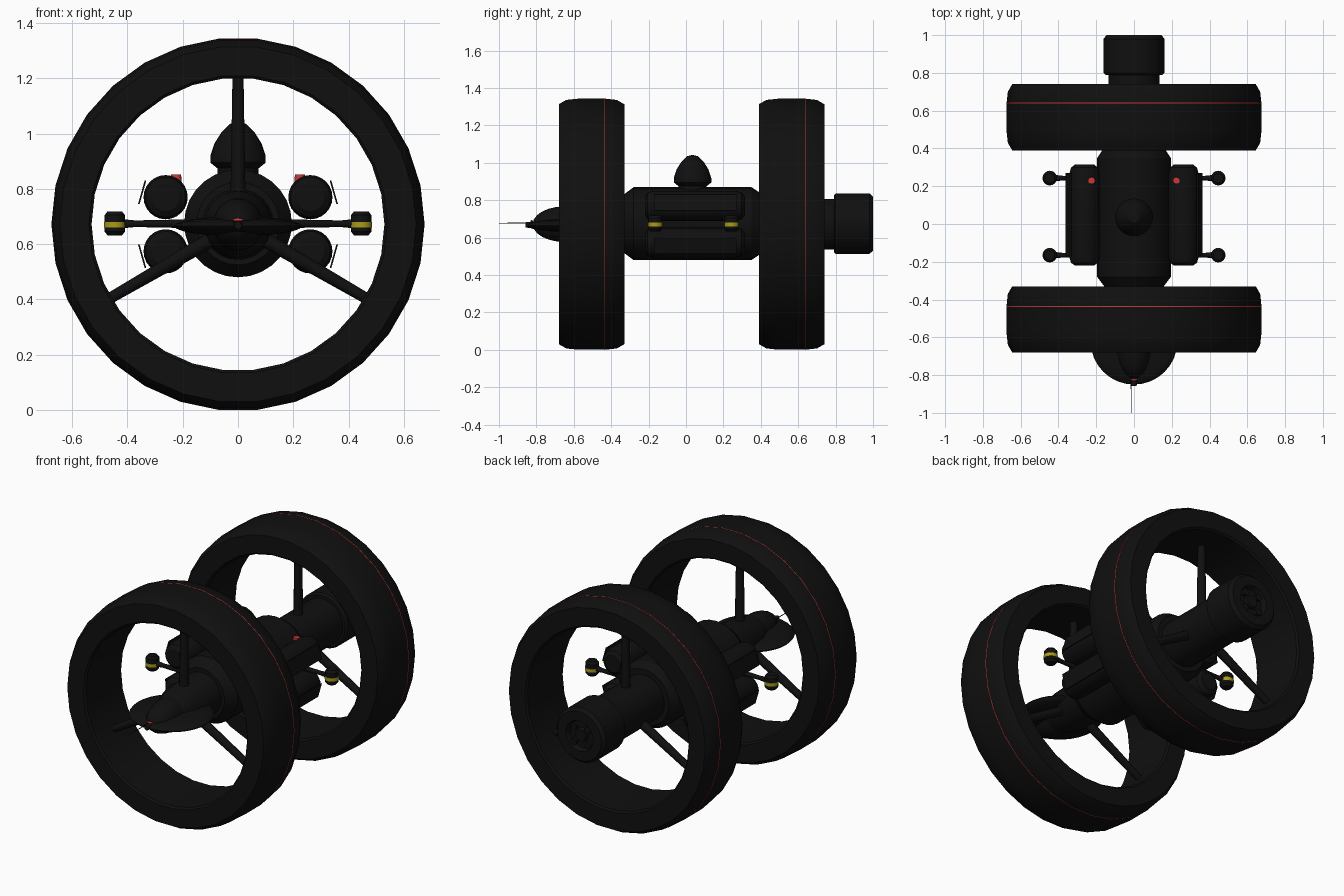
import bpy, bmesh, math
from mathutils import Vector

if "Cube" in bpy.data.objects:
    bpy.data.objects.remove(bpy.data.objects["Cube"])

ZC = 0.672  # height of the main axis


def material(name, rgb):
    m = bpy.data.materials.new(name)
    m.diffuse_color = (*rgb, 1)
    m.use_nodes = True
    m.node_tree.nodes["Principled BSDF"].inputs["Base Color"].default_value = m.diffuse_color
    return m


BLACK = material("black hull", (0.005, 0.005, 0.005))
RED = material("red light", (0.6, 0.04, 0.035))
YELLOW = material("yellow band", (0.4, 0.33, 0.01))


def finish(name, bm, mat, smooth=30):
    bmesh.ops.remove_doubles(bm, verts=bm.verts, dist=1e-5)
    bmesh.ops.recalc_face_normals(bm, faces=bm.faces)
    me = bpy.data.meshes.new(name)
    bm.to_mesh(me)
    bm.free()
    me.materials.append(mat)
    ob = bpy.data.objects.new(name, me)
    bpy.context.collection.objects.link(ob)
    bpy.context.view_layer.objects.active = ob
    ob.select_set(True)
    bpy.ops.object.shade_smooth_by_angle(angle=math.radians(smooth))
    ob.select_set(False)
    return ob


def lathe(name, profile, loc, mat=BLACK, axis="Y", segs=24, closed=False):
    """Turn (radius, height) points round the Y or Z axis."""
    bm = bmesh.new()
    rows = []
    for r, h in profile:
        row = []
        for i in range(segs):
            a = 2 * math.pi * i / segs
            c, s = r * math.cos(a), r * math.sin(a)
            p = (c, h, s) if axis == "Y" else (c, s, h)
            row.append(bm.verts.new(Vector(p) + Vector(loc)))
        rows.append(row)
    pairs = list(zip(rows, rows[1:]))
    if closed:
        pairs.append((rows[-1], rows[0]))
    for a, b in pairs:
        for i in range(segs):
            j = (i + 1) % segs
            bm.faces.new((a[i], a[j], b[j], b[i]))
    return finish(name, bm, mat)


def rod(name, p, q, r1, r2, mat=BLACK, segs=12):
    p, q = Vector(p), Vector(q)
    bm = bmesh.new()
    bmesh.ops.create_cone(bm, cap_ends=True, segments=segs, radius1=r1,
                          radius2=r2, depth=(q - p).length)
    rot = Vector((0, 0, 1)).rotation_difference(q - p).to_matrix()
    for v in bm.verts:
        v.co = rot @ v.co + (p + q) / 2
    return finish(name, bm, mat)


def ellipsoid(name, loc, size, mat=BLACK, segs=24):
    bm = bmesh.new()
    bmesh.ops.create_uvsphere(bm, u_segments=segs, v_segments=12, radius=1)
    for v in bm.verts:
        v.co = Vector(a * b for a, b in zip(v.co, size)) + Vector(loc)
    return finish(name, bm, mat)


# Two large rings, each with three spokes, a hub and a thin red line
for label, yc, y_line in (("front", -0.505, -0.437), ("rear", 0.565, 0.64)):
    prof = [(0.53, -0.165), (0.54, -0.175), (0.645, -0.175), (0.668, -0.135),
            (0.675, -0.07), (0.675, 0.07), (0.668, 0.135), (0.645, 0.175),
            (0.54, 0.175), (0.53, 0.165)]
    lathe(label + "_ring", prof, (0, yc, ZC), segs=30, closed=True)
    lathe(label + "_ring_line", [(0.672, -0.002), (0.6755, -0.002),
          (0.6755, 0.002), (0.672, 0.002)], (0, y_line, ZC), RED, segs=30, closed=True)
    for k in range(3):
        a = math.radians(90 + 120 * k)
        d = Vector((math.cos(a), 0, math.sin(a)))
        c = Vector((0, yc, ZC))
        rod(f"{label}_spoke_{k}", c + d * 0.05, c + d * 0.54, 0.028, 0.02)

# Main hull with chamfered ends
lathe("hull", [(0, -0.34), (0.15, -0.34), (0.195, -0.28), (0.195, 0.35),
               (0.165, 0.395), (0, 0.395)], (0, 0, ZC + 0.003), segs=28)
# Necks through the rings
lathe("front_neck", [(0, -0.64), (0.09, -0.64), (0.12, -0.56), (0.13, -0.3), (0, -0.3)],
      (0, 0, ZC))
lathe("rear_neck", [(0, 0.38), (0.135, 0.38), (0.135, 0.8), (0, 0.8)], (0, 0, ZC))

# Rear engine block with recessed end and hub
lathe("engine_block", [(0, 0.79), (0.15, 0.79), (0.162, 0.8), (0.162, 0.98),
      (0.145, 1.0), (0.09, 1.0), (0.08, 0.97), (0.04, 0.97), (0.035, 0.99), (0, 0.99)],
      (0, 0, ZC + 0.003))
for k in range(4):
    a = math.radians(45 + 90 * k)
    c = Vector((0.065 * math.cos(a), 0.96, ZC + 0.065 * math.sin(a)))
    rod(f"engine_nozzle_{k}", c, c + Vector((0, 0.03, 0)), 0.02, 0.02)

# Nose dish, canopy, tip light and antenna
ellipsoid("nose_dish", (0, -0.62, 0.665), (0.23, 0.23, 0.036), segs=32)
ellipsoid("canopy", (0, -0.65, 0.672), (0.09, 0.17, 0.095))
rod("nose_tip", (0, -0.8, 0.668), (0, -0.858, 0.668), 0.02, 0.014)
ellipsoid("nose_light", (0, -0.825, 0.688), (0.02, 0.006, 0.006), RED, 12)
rod("nose_antenna", (-0.015, -0.83, 0.678), (-0.015, -1.0, 0.678), 0.003, 0.0012, segs=6)

# Pointed turret on the hull
lathe("turret", [(0, 0.84), (0.075, 0.84), (0.075, 0.875), (0.1, 0.895), (0.1, 0.92),
                 (0.085, 0.965), (0.06, 1.005), (0.03, 1.035), (0, 1.043)],
      (0, 0.035, 0), axis="Z")

for side, sx in (("left", -1), ("right", 1)):
    # Tanks with thin outer covers
    for level, sz in (("upper", 1), ("lower", -1)):
        zt = ZC + 0.098 * sz
        lathe(f"{side}_{level}_tank", [(0, -0.22), (0.05, -0.22), (0.072, -0.205),
              (0.08, -0.175), (0.08, 0.265), (0.072, 0.298), (0.05, 0.315), (0, 0.315)],
              (0.262 * sx, 0.0, zt))
        bm = bmesh.new()
        a, b = (0.332, 0.06), (0.356, -0.025)
        quad = [bm.verts.new((x * sx, y, zt + z * sz)) for (x, z), y in
                ((a, -0.17), (b, -0.17), (b, 0.27), (a, 0.27))]
        f = bm.faces.new(quad)
        ext = bmesh.ops.extrude_face_region(bm, geom=[f])["geom"]
        for v in ext:
            if isinstance(v, bmesh.types.BMVert):
                v.co.x += 0.006 * sx
        finish(f"{side}_{level}_tank_cover", bm, BLACK)
    rod(f"{side}_tank_light", (0.224 * sx, 0.23, 0.825), (0.224 * sx, 0.23, 0.852),
        0.02, 0.018, RED)
    # Side pods on arms, with a yellow band
    for label, y in (("front", -0.165), ("rear", 0.243)):
        rod(f"{side}_{label}_arm", (0.17 * sx, y, 0.674), (0.37 * sx, y, 0.674), 0.016, 0.012)
        rod(f"{side}_{label}_arm_end", (0.355 * sx, y, 0.674), (0.43 * sx, y, 0.674), 0.01, 0.018)
        lathe(f"{side}_{label}_pod", [(0, 0.632), (0.026, 0.632), (0.037, 0.645),
              (0.037, 0.705), (0.026, 0.719), (0, 0.719)], (0.446 * sx, y, 0), axis="Z", segs=16)
        lathe(f"{side}_{label}_pod_band", [(0.03, 0.66), (0.039, 0.66), (0.039, 0.68),
              (0.03, 0.68)], (0.446 * sx, y, 0), YELLOW, "Z", 16, True)
